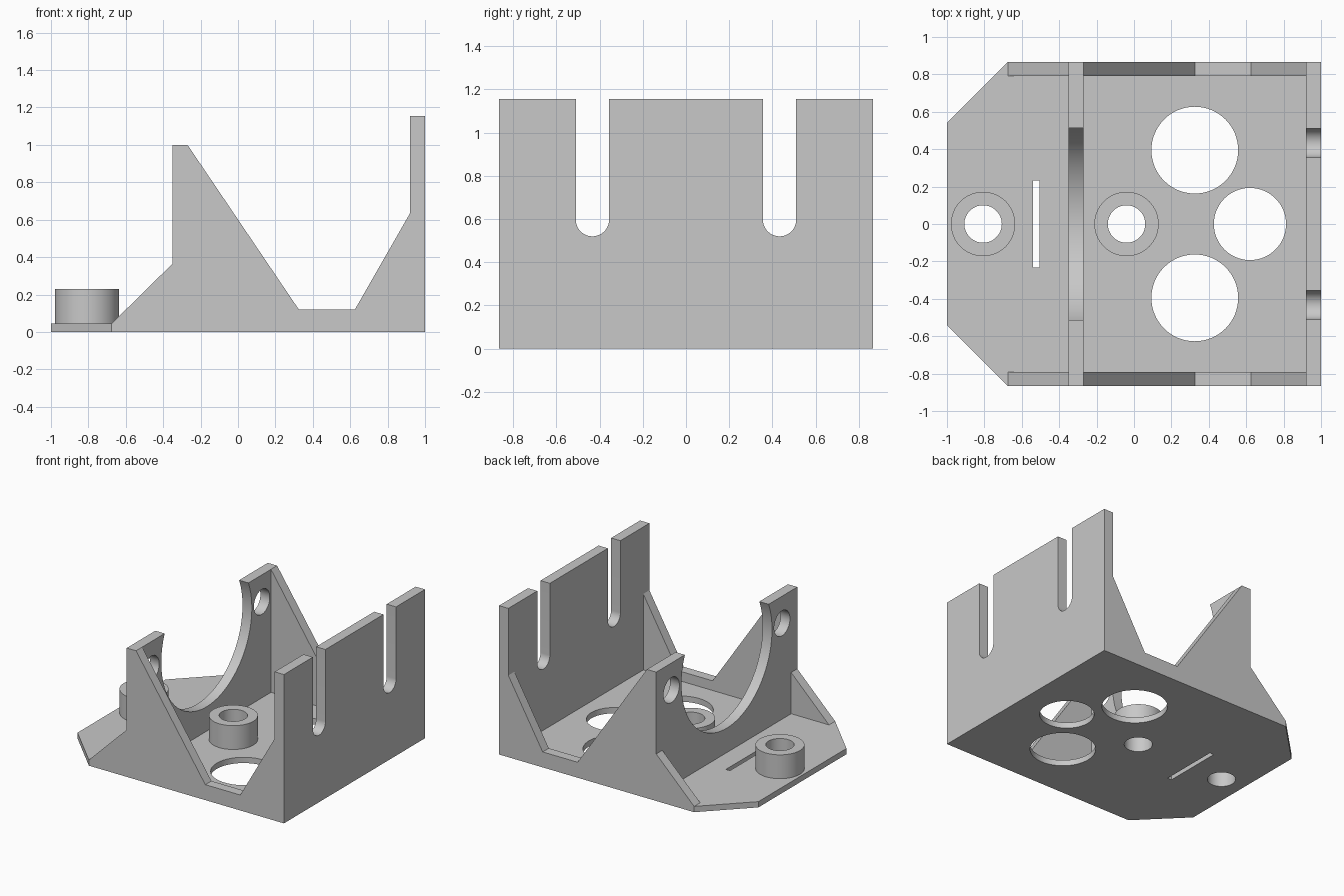
import bpy, bmesh
from math import cos, sin, pi, radians, asin
from mathutils import Matrix

cube = bpy.data.objects.get("Cube")
if cube:
    bpy.data.objects.remove(cube, do_unlink=True)

grey = bpy.data.materials.new("plain grey")
grey.use_nodes = True
grey.diffuse_color = (0.58, 0.58, 0.58, 1)
grey.node_tree.nodes["Principled BSDF"].inputs["Base Color"].default_value = grey.diffuse_color

# Profile planes: (profile u, profile v, depth) to (x, y, z)
FLAT = Matrix.Identity(4)
ACROSS = Matrix(((0, 0, 1, 0), (1, 0, 0, 0), (0, 1, 0, 0), (0, 0, 0, 1)))
ALONG = Matrix(((1, 0, 0, 0), (0, 0, -1, 0), (0, 1, 0, 0), (0, 0, 0, 1)))


def arc(cx, cy, r, start=0.0, end=2 * pi, steps=64):
    """Points on an arc, both ends included."""
    return [(cx + r * cos(start + (end - start) * i / steps),
             cy + r * sin(start + (end - start) * i / steps)) for i in range(steps + 1)]


def circle(cx, cy, r):
    return arc(cx, cy, r)[:-1]


def plate(name, loops, low, high, plane):
    """Solid plate from an outline followed by its holes, between two depths."""
    curve = bpy.data.curves.new(name + " profile", 'CURVE')
    curve.dimensions = '2D'
    curve.fill_mode = 'BOTH'
    curve.extrude = (high - low) / 2
    for loop in loops:
        spline = curve.splines.new('POLY')
        spline.points.add(len(loop) - 1)
        for point, (u, v) in zip(spline.points, loop):
            point.co = (u, v, 0, 1)
        spline.use_cyclic_u = True
    helper = bpy.data.objects.new(name + " helper", curve)
    bpy.context.collection.objects.link(helper)
    graph = bpy.context.evaluated_depsgraph_get()
    mesh = bpy.data.meshes.new_from_object(helper.evaluated_get(graph))
    bpy.data.objects.remove(helper, do_unlink=True)
    bpy.data.curves.remove(curve)

    bm = bmesh.new()
    bm.from_mesh(mesh)
    bmesh.ops.remove_doubles(bm, verts=bm.verts, dist=0.0001)
    bm.transform(plane @ Matrix.Translation((0, 0, (low + high) / 2)))
    bmesh.ops.recalc_face_normals(bm, faces=bm.faces)
    bm.to_mesh(mesh)
    bm.free()
    mesh.name = name
    mesh.materials.clear()
    mesh.materials.append(grey)
    mesh.shade_smooth()
    mesh.set_sharp_from_angle(angle=radians(30))
    obj = bpy.data.objects.new(name, mesh)
    bpy.context.collection.objects.link(obj)
    return obj


# Main sizes
half = 0.865       # half width
inner = 0.79       # inside of the side walls
floor = 0.045      # base thickness
back = 0.92        # inside of the slotted wall
boss_x = {"outer_boss": -0.807, "inner_boss": -0.04}
bore = 0.1

# Base plate with clipped corners, round openings and a narrow slit
outline = [(-1, -0.54), (-0.675, -half), (back, -half),
           (back, half), (-0.675, half), (-1, 0.54)]
slit = [(-0.54, -0.232), (-0.505, -0.232), (-0.505, 0.232), (-0.54, 0.232)]
openings = [circle(0.325, 0.395, 0.232), circle(0.325, -0.395, 0.232),
            circle(0.62, 0, 0.193)]
bores = [circle(x, 0, bore) for x in boss_x.values()]
plate("base_plate", [outline, slit] + openings + bores, 0, floor, FLAT)

# Hollow bosses
for name, x in boss_x.items():
    plate(name, [circle(x, 0, 0.172), circle(x, 0, bore)], floor, 0.23, FLAT)

# Sloped side walls
side = [(-0.675, floor), (back, floor), (back, 0.635), (0.625, 0.12),
        (0.325, 0.12), (-0.27, 1), (-0.35, 1), (-0.35, 0.365)]
plate("right_side_wall", [side], inner, half, ALONG)
plate("left_side_wall", [side], -half, -inner, ALONG)

# Cradle wall with a large round cutout and two bolt holes
cz, r = 0.79, 0.555
lip = asin((1 - cz) / r)
cradle = [(-inner, 1), (-inner, floor), (inner, floor), (inner, 1)]
cradle += arc(0, cz, r, lip, -pi - lip, 72)
bolts = [circle(s * 0.678, cz, 0.097) for s in (-1, 1)]
plate("cradle_wall", [cradle] + bolts, -0.35, -0.27, ACROSS)

# Tall wall with two open slots
top, slot_y, slot_r, slot_z = 1.155, 0.433, 0.077, 0.597
tall = [(-half, top), (-half, 0), (half, 0), (half, top)]
for y in (slot_y, -slot_y):
    tall += [(y + slot_r, top)] + arc(y, slot_z, slot_r, 0, -pi, 32) + [(y - slot_r, top)]
plate("slotted_wall", [tall], back, 1, ACROSS)
